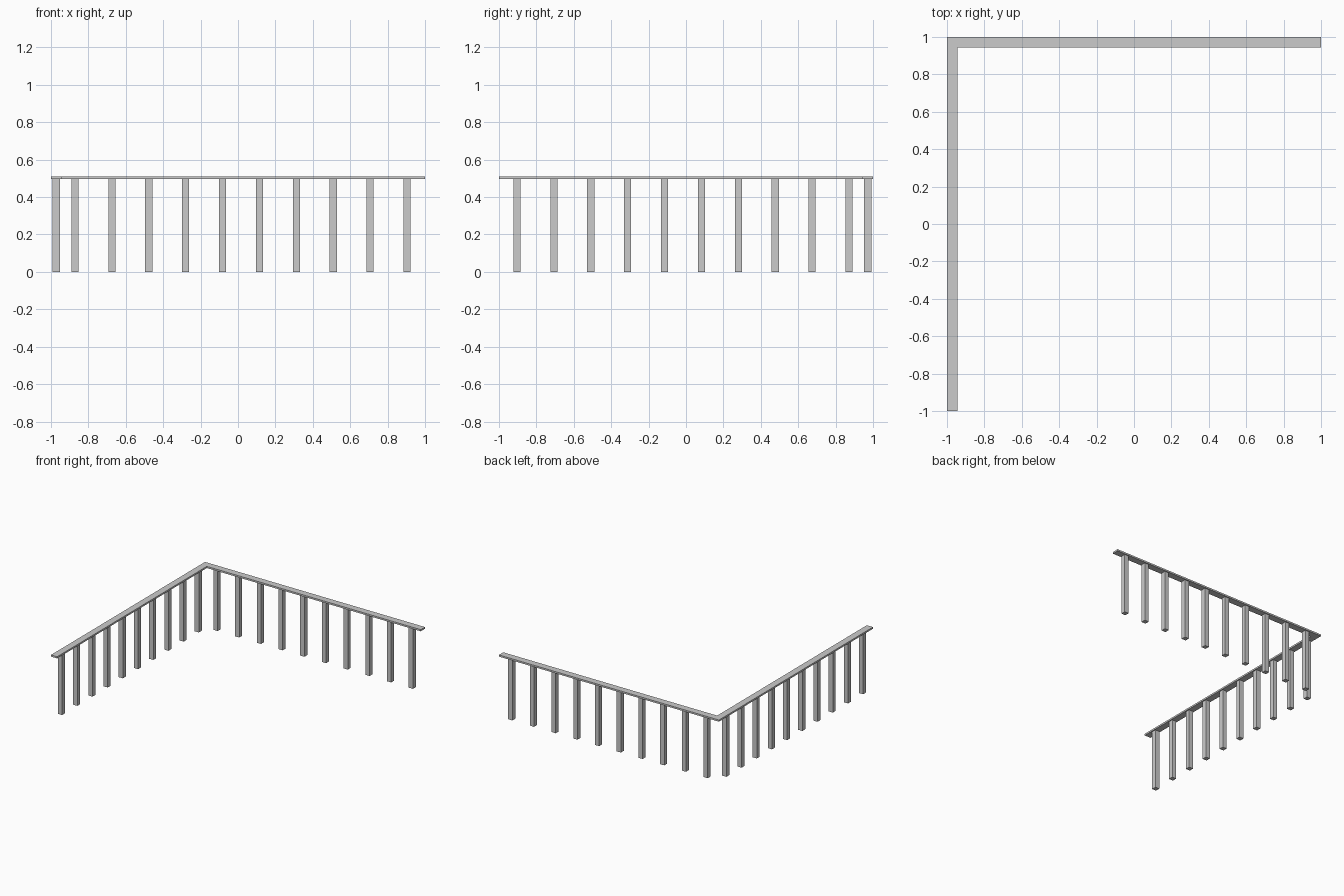
import bpy, bmesh

if "Cube" in bpy.data.objects:
    bpy.data.objects.remove(bpy.data.objects["Cube"])

W = 0.056        # rail width
POST = 0.038     # post thickness
Z0, Z1 = 0.497, 0.511


def extrude_profile(name, pts, z0, z1):
    bm = bmesh.new()
    face = bm.faces.new([bm.verts.new((x, y, z0)) for x, y in pts])
    res = bmesh.ops.extrude_face_region(bm, geom=[face])
    verts = [v for v in res["geom"] if isinstance(v, bmesh.types.BMVert)]
    bmesh.ops.translate(bm, verts=verts, vec=(0, 0, z1 - z0))
    bmesh.ops.recalc_face_normals(bm, faces=bm.faces)
    mesh = bpy.data.meshes.new(name)
    bm.to_mesh(mesh)
    bm.free()
    ob = bpy.data.objects.new(name, mesh)
    bpy.context.collection.objects.link(ob)
    return ob


def post(name, x, y):
    h = POST / 2
    extrude_profile(name, [(x - h, y - h), (x + h, y - h),
                           (x + h, y + h), (x - h, y + h)], 0, Z0)


# L-shaped handrail
extrude_profile("handrail", [(-1, -1), (-1 + W, -1), (-1 + W, 1 - W),
                             (1, 1 - W), (1, 1), (-1, 1)], Z0, Z1)

# Evenly spaced posts along the back and left sides
for i in range(10):
    d = -0.872 + i * 0.1973
    post(f"back_post_{i + 1}", d, 0.972)
    post(f"left_post_{i + 1}", -0.972, -d)
